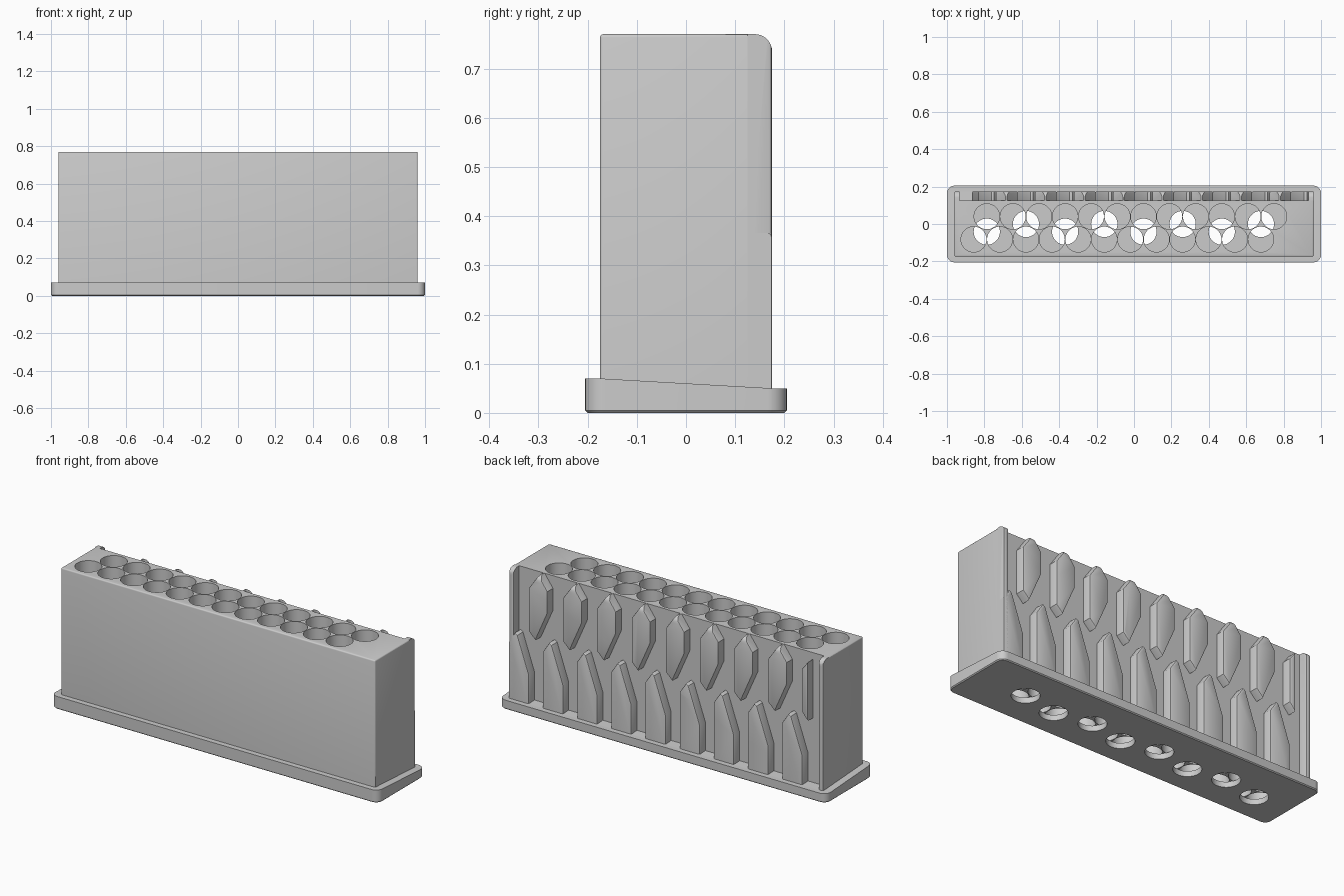
import bpy, bmesh, math
from mathutils import Matrix, Vector

cube = bpy.data.objects.get("Cube")
if cube:
    bpy.data.objects.remove(cube, do_unlink=True)

grey = bpy.data.materials.new("plain grey")
grey.use_nodes = True
grey.diffuse_color = (0.6, 0.6, 0.6, 1)
grey.node_tree.nodes["Principled BSDF"].inputs["Base Color"].default_value = grey.diffuse_color

WIDTH, TOP, FRONT, WALL, BACK = 0.96, 0.77, -0.175, 0.125, 0.175
FLOOR, PITCH, PAD_PITCH = 0.03, 0.1396, 0.209


def finish(name, bm):
    bmesh.ops.recalc_face_normals(bm, faces=bm.faces[:])
    mesh = bpy.data.meshes.new(name)
    bm.to_mesh(mesh)
    bm.free()
    obj = bpy.data.objects.new(name, mesh)
    bpy.context.collection.objects.link(obj)
    mesh.materials.append(grey)
    return obj


def activate(obj):
    bpy.ops.object.select_all(action='DESELECT')
    obj.select_set(True)
    bpy.context.view_layer.objects.active = obj


def boolean(obj, tool, operation, keep=False):
    mod = obj.modifiers.new("cut", 'BOOLEAN')
    mod.operation, mod.solver, mod.object = operation, 'EXACT', tool
    activate(obj)
    bpy.ops.object.modifier_apply(modifier=mod.name)
    if not keep:
        bpy.data.objects.remove(tool, do_unlink=True)


def smooth(obj):
    activate(obj)
    bpy.ops.object.shade_smooth_by_angle(angle=math.radians(30))


def box(x0, x1, y0, y1, z0, z1):
    bm = bmesh.new()
    bmesh.ops.create_cube(bm, size=1)
    for v in bm.verts:
        v.co = ((x0 + x1) / 2 + v.co.x * (x1 - x0),
                (y0 + y1) / 2 + v.co.y * (y1 - y0),
                (z0 + z1) / 2 + v.co.z * (z1 - z0))
    return bm


def bevel(bm, rule, offset, segments):
    edges = [e for e in bm.edges if rule(e.verts[0].co, e.verts[1].co)]
    bmesh.ops.bevel(bm, geom=edges, offset=offset, segments=segments,
                    affect='EDGES', profile=0.5, clamp_overlap=True)


def cylinders(name, centres, radius, z0, z1):
    bm = bmesh.new()
    for x, y in centres:
        bmesh.ops.create_cone(bm, cap_ends=True, segments=48, radius1=radius, radius2=radius,
                              depth=z1 - z0, matrix=Matrix.Translation((x, y, (z0 + z1) / 2)))
    return finish(name, bm)


# Base plate: rounded corners, top sloping down towards the back
bm = box(-1, 1, -0.205, 0.205, 0, 0.1)
bevel(bm, lambda a, b: abs(a.z - b.z) > 0.05, 0.04, 8)
bevel(bm, lambda a, b: a.z < 0.001 and b.z < 0.001, 0.005, 1)
for y in (FRONT, BACK):
    bmesh.ops.bisect_plane(bm, geom=bm.verts[:] + bm.edges[:] + bm.faces[:],
                           plane_co=(0, y, 0), plane_no=(0, 1, 0))
for v in bm.verts:
    if v.co.z > 0.09:
        t = (min(max(v.co.y, FRONT), BACK) - FRONT) / (BACK - FRONT)
        v.co.z = 0.07 - 0.02 * t
rack = finish("rack_body", bm)

# Main block with softened front and side edges
bm = box(-WIDTH, WIDTH, FRONT, WALL, 0.02, TOP)
bevel(bm, lambda a, b: (a.z > 0.7 and b.z > 0.7 and min(a.y, b.y) < 0)
      or (abs(a.z - b.z) > 0.1 and a.y < 0), 0.007, 3)
boolean(rack, finish("block", bm), 'UNION')

# Two staggered rows of round sockets
sockets = [(-0.857 + PITCH * i, -0.082) for i in range(12)]
sockets += [(-0.787 + PITCH * i, 0.04) for i in range(12)]
boolean(rack, cylinders("socket_cutter", sockets, 0.068, FLOOR, 1), 'DIFFERENCE')

# Drain openings through the floor, each shared by three sockets
drains = [(-0.787 + PITCH * 1.5 * i, 0.0 if i % 2 else -0.041) for i in range(8)]
boolean(rack, cylinders("drain_cutter", drains, 0.07, -0.1, FLOOR + 0.001), 'DIFFERENCE')
smooth(rack)

# Envelope that rounds the upper back edge of the raised pads
bm = box(-WIDTH, WIDTH, WALL, BACK, 0.04, TOP)
bevel(bm, lambda a, b: min(a.z, b.z) > 0.7 and min(a.y, b.y) > 0.17, 0.035, 8)
envelope = finish("envelope", bm)
envelope.hide_render = True


def pad(name, outline, shift=0):
    """Raised pad on the back wall with chamfered outer rim."""
    bm = bmesh.new()
    face = bm.faces.new([bm.verts.new((x + shift, WALL - 0.02, z)) for x, z in outline])
    new = bmesh.ops.extrude_face_region(bm, geom=[face])["geom"]
    moved = [g for g in new if isinstance(g, bmesh.types.BMVert)]
    bmesh.ops.translate(bm, verts=moved, vec=Vector((0, BACK - WALL + 0.02, 0)))
    bmesh.ops.recalc_face_normals(bm, faces=bm.faces[:])
    bevel(bm, lambda a, b: min(a.y, b.y) > BACK - 0.001, 0.008, 2)
    obj = finish(name, bm)
    boolean(obj, envelope, 'INTERSECT', keep=True)
    smooth(obj)


# Upper pads: peaked top, slanted lower end
upper = [(0.84, 0.69), (0.78, 0.775), (0.725, 0.70), (0.725, 0.58), (0.80, 0.41), (0.84, 0.45)]
for i in range(8):
    pad(f"upper_pad_{i + 1}", upper, -PAD_PITCH * i)
pad("upper_pad_narrow", [(-0.83, 0.69), (-0.865, 0.735), (-0.865, 0.41), (-0.83, 0.45)])

# Lower pads: standing on the base, long slant on one side
lower = [(0.755, 0.02), (0.755, 0.36), (0.715, 0.42), (0.70, 0.41), (0.63, 0.21), (0.63, 0.02)]
for i in range(9):
    pad(f"lower_pad_{i + 1}", lower, PAD_PITCH * (1 - i))

# Full-height strips at both ends of the back wall
for side, label in ((1, "left"), (-1, "right")):
    pad(f"end_strip_{label}", [(side * x, z) for x, z in
                               ((0.932, 0.02), (0.96, 0.02), (0.96, 0.8), (0.932, 0.8))])
bpy.data.objects.remove(envelope, do_unlink=True)
